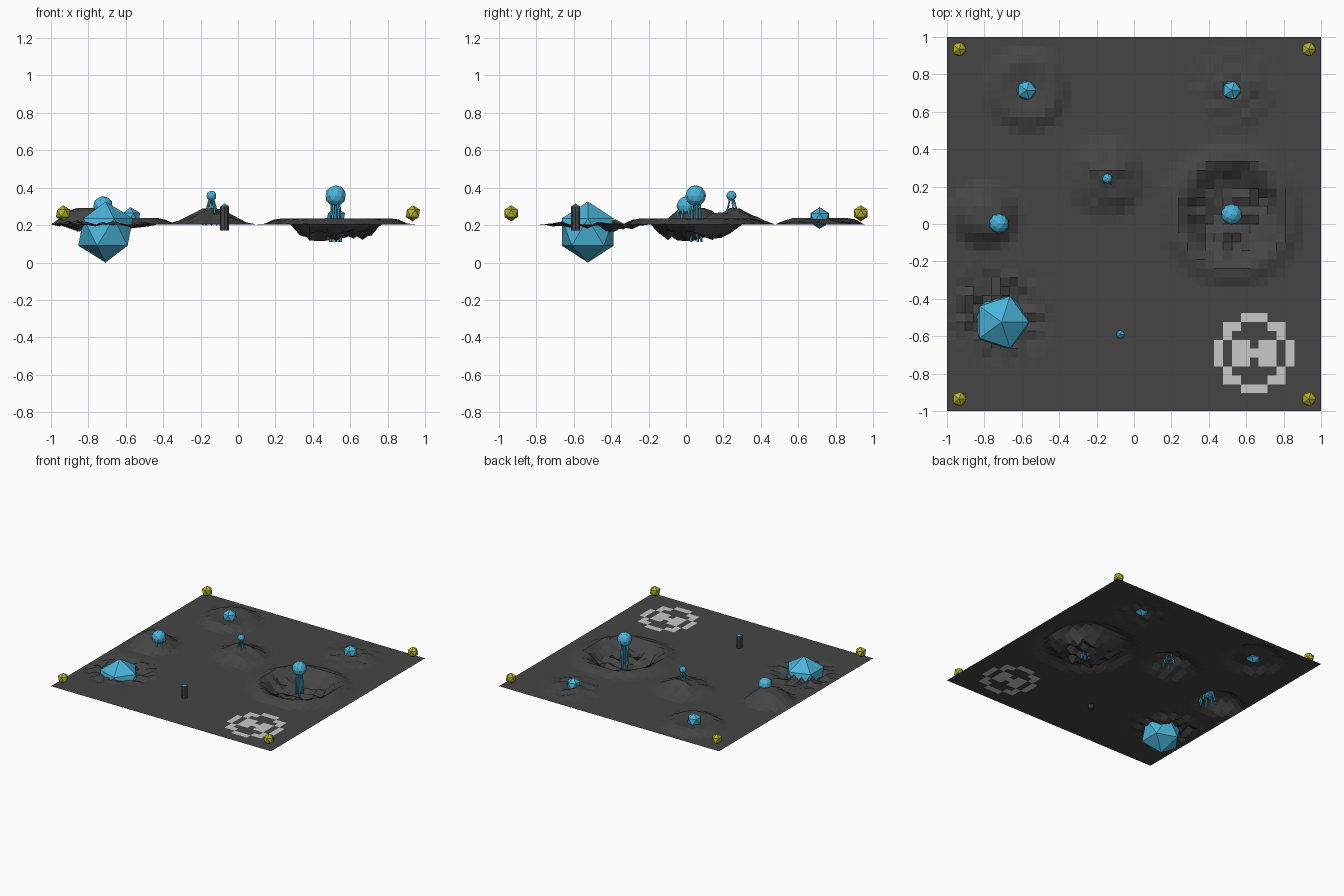
import bpy, bmesh, math, random
from mathutils import Vector

if "Cube" in bpy.data.objects:
    bpy.data.objects.remove(bpy.data.objects["Cube"])

random.seed(4)
N = 42          # terrain cells per side
G = 0.204       # ground level


def material(name, rgb):
    m = bpy.data.materials.new(name)
    m.diffuse_color = (*rgb, 1)
    m.use_nodes = True
    m.node_tree.nodes["Principled BSDF"].inputs["Base Color"].default_value = m.diffuse_color
    return m


ROCK = material("dark grey rock", (0.06, 0.06, 0.06))
PAINT = material("light grey paint", (0.58, 0.58, 0.58))
BLUE = material("sky blue crystal", (0.07, 0.46, 0.70))
YELLOW = material("yellow beacon", (0.46, 0.45, 0.025))


def finish(bm, name, *mats):
    mesh = bpy.data.meshes.new(name)
    bm.to_mesh(mesh)
    bm.free()
    for m in mats:
        mesh.materials.append(m)
    ob = bpy.data.objects.new(name, mesh)
    bpy.context.collection.objects.link(ob)
    return ob


def ball(name, pos, r, sub, mat):
    bm = bmesh.new()
    bmesh.ops.create_icosphere(bm, subdivisions=sub, radius=r)
    bmesh.ops.translate(bm, verts=bm.verts, vec=pos)
    return finish(bm, name, mat)


def rods(name, top, bottom, count, r_top, r_bot, thick):
    """Ring of thin legs splaying from a top circle to a bottom circle."""
    bm = bmesh.new()
    for k in range(count):
        a = 2 * math.pi * k / count + 0.3
        d = Vector((math.cos(a), math.sin(a), 0))
        p, q = Vector(top) + d * r_top, Vector(bottom) + d * r_bot
        new = bmesh.ops.create_cone(bm, cap_ends=True, segments=5, radius1=thick,
                                    radius2=thick, depth=(p - q).length)["verts"]
        rot = Vector((0, 0, 1)).rotation_difference(p - q).to_matrix()
        for v in new:
            v.co = rot @ v.co + (p + q) / 2
    return finish(bm, name, BLUE)


def ramp(r, inner, outer):
    """1 inside the inner radius, falling to 0 at the outer radius."""
    return max(0.0, min(1.0, (outer - r) / (outer - inner)))


def height(x, y):
    def dist(cx, cy):
        return math.hypot(x - cx, y - cy)
    rnd = random.uniform(-1, 1)
    z = 0.0
    # large crater with a raised rim and a jagged pit
    r = dist(0.525, 0.05)
    z += 0.032 * ramp(r, 0.32, 0.39)
    z += ramp(r, 0.17, 0.28) * (-0.092 + 0.035 * rnd)
    # flat-topped mesa with a shallow middle
    r = dist(-0.572, 0.72)
    z += 0.034 * ramp(r, 0.175, 0.225) - 0.02 * ramp(r, 0.04, 0.14)
    # low rocky bumps
    r = dist(0.54, 0.72)
    z += ramp(r, 0.06, 0.24) * (0.02 + 0.022 * rnd)
    # jagged central hill
    r = dist(-0.15, 0.25)
    z += 0.085 * ramp(r, 0.02, 0.22) + 0.018 * rnd * ramp(r, 0.12, 0.2)
    # rounded mound by the left edge
    r = math.hypot((x + 0.80) / 1.1, y - 0.045)
    z += 0.088 * ramp(r, 0.08, 0.175)
    # broken ground round the big crystal
    r = dist(-0.72, -0.48)
    z += ramp(r, 0.15, 0.29) * (-0.005 + 0.034 * rnd)
    if max(abs(x), abs(y)) > 0.99:
        z *= 0.1
    return G + z


# terrain sheet with the painted landing circle
bm = bmesh.new()
bmesh.ops.create_grid(bm, x_segments=N, y_segments=N, size=1)
for v in bm.verts:
    v.co.z = height(v.co.x, v.co.y)
PAD = ["...###...",
       ".##...##.",
       ".#.....#.",
       "#.##.##.#",
       "#.#####.#",
       "#.##.##.#",
       ".#.....#.",
       ".##...##.",
       "...###..."]
for f in bm.faces:
    c = f.calc_center_median()
    i = int((c.x + 1) / 2 * N) - 30
    j = int((c.y + 1) / 2 * N) - 2
    if 0 <= i < 9 and 0 <= j < 9 and PAD[j][i] == "#":
        f.material_index = 1
finish(bm, "terrain", ROCK, PAINT)

# corner beacons
for sx in (-1, 1):
    for sy in (-1, 1):
        ball("corner_beacon", (sx * 0.935, sy * 0.935, 0.263), 0.043, 1, YELLOW)

# half-buried crystals
ball("big_crystal", (-0.708, -0.525, 0.163), 0.163, 1, BLUE)
ball("mesa_crystal", (-0.575, 0.715, 0.238), 0.058, 1, BLUE)
ball("bump_crystal", (0.522, 0.715, 0.238), 0.056, 1, BLUE)

# crater sphere on legs
ball("crater_sphere", (0.522, 0.052, 0.357), 0.056, 2, BLUE)
rods("crater_sphere_legs", (0.522, 0.052, 0.335), (0.522, 0.052, 0.11), 5, 0.02, 0.03, 0.007)

# mound sphere with drooping legs
ball("mound_sphere", (-0.722, 0.003, 0.302), 0.053, 2, BLUE)
rods("mound_sphere_legs", (-0.722, 0.003, 0.31), (-0.722, 0.003, 0.20), 8, 0.035, 0.065, 0.007)

# hill-top sphere on splayed legs
ball("hill_sphere", (-0.142, 0.243, 0.357), 0.027, 2, BLUE)
rods("hill_sphere_legs", (-0.142, 0.243, 0.35), (-0.142, 0.243, 0.20), 5, 0.008, 0.05, 0.005)

# stone pillar with a small sphere on top
bm = bmesh.new()
bmesh.ops.create_cone(bm, cap_ends=True, segments=8, radius1=0.024, radius2=0.024, depth=0.13)
bmesh.ops.translate(bm, verts=bm.verts, vec=(-0.073, -0.59, 0.235))
finish(bm, "stone_pillar", ROCK)
ball("pillar_sphere", (-0.073, -0.59, 0.29), 0.026, 1, BLUE)
